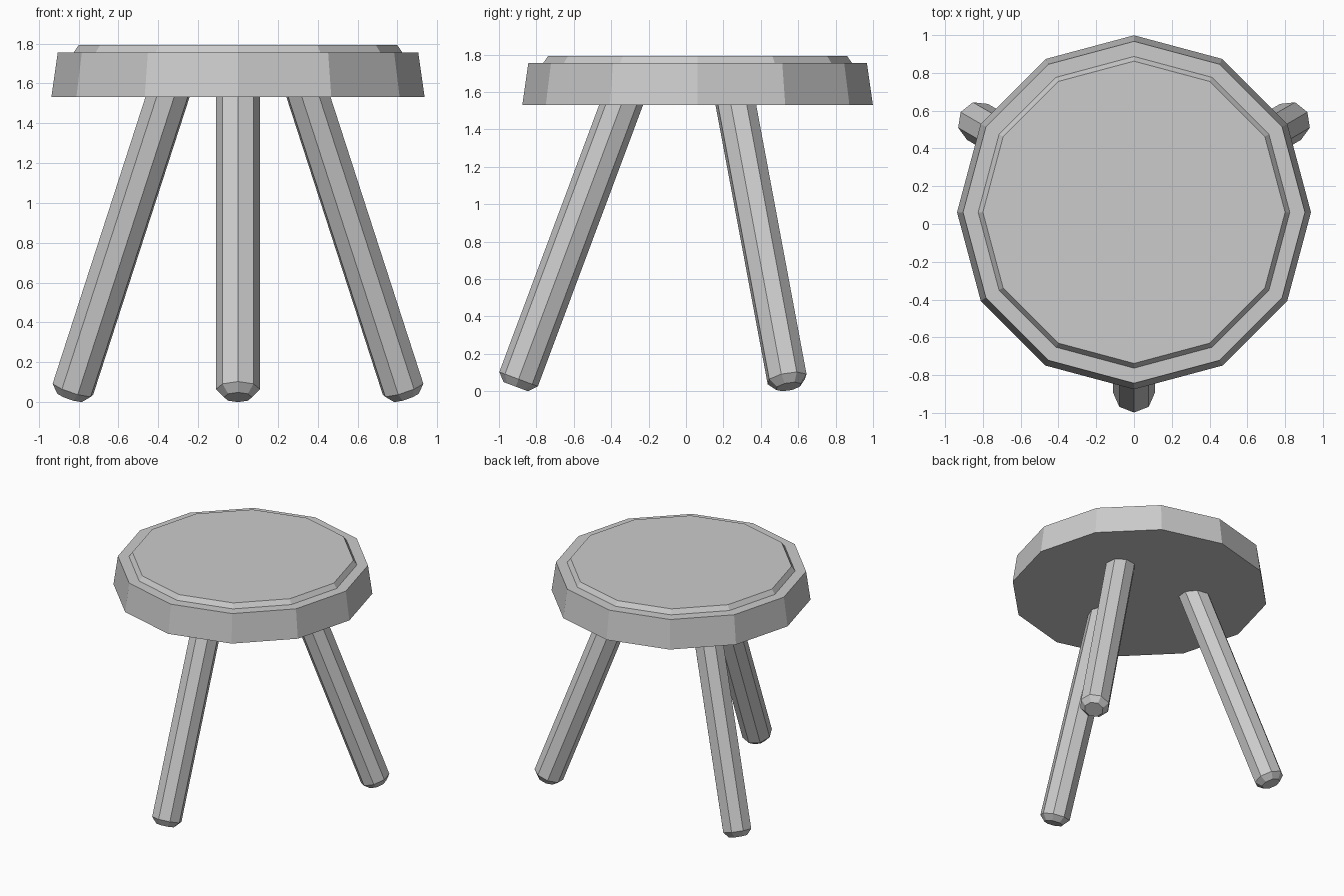
import bpy
import bmesh
from math import radians, sin, cos, pi
from mathutils import Matrix, Vector

cube = bpy.data.objects.get("Cube")
if cube:
    bpy.data.objects.remove(cube, do_unlink=True)

GREY = (0.6, 0.6, 0.6, 1.0)
CENTRE_Y = 0.062

grey = bpy.data.materials.new("plain_grey")
grey.use_nodes = True
grey.diffuse_color = GREY
grey.node_tree.nodes["Principled BSDF"].inputs["Base Color"].default_value = GREY


def lathe(name, profile, sides, matrix):
    """Flat-sided solid from (radius, height) rings, capped at both ends."""
    bm = bmesh.new()
    rings = []
    for radius, height in profile:
        rings.append([bm.verts.new((radius * cos(2 * pi * i / sides),
                                    radius * sin(2 * pi * i / sides), height))
                      for i in range(sides)])
    for low, high in zip(rings, rings[1:]):
        for i in range(sides):
            j = (i + 1) % sides
            bm.faces.new((low[i], low[j], high[j], high[i]))
    bm.faces.new(rings[0][::-1])
    bm.faces.new(rings[-1])
    bmesh.ops.recalc_face_normals(bm, faces=bm.faces)
    bm.transform(matrix)
    mesh = bpy.data.meshes.new(name)
    bm.to_mesh(mesh)
    bm.free()
    mesh.materials.append(grey)
    obj = bpy.data.objects.new(name, mesh)
    bpy.context.collection.objects.link(obj)
    return obj


# Twelve-sided seat with a raised centre panel
lathe("seat", [(0.937, 1.532), (0.905, 1.756), (0.825, 1.756), (0.80, 1.792)],
      12, Matrix.Translation((0, CENTRE_Y, 0)))

# Three splayed octagonal legs with chamfered feet
leg_profile = [(0.07, -0.043), (0.11, 0.0), (0.11, 1.64)]
splay = Matrix.Rotation(radians(-20.5), 4, "Y")
foot = Matrix.Translation(Vector((0.957, 0, 0.065)))
for name, angle in (("front_leg", -90), ("back_left_leg", 30), ("back_right_leg", 150)):
    turn = Matrix.Rotation(radians(angle), 4, "Z")
    lathe(name, leg_profile, 8,
          Matrix.Translation((0, CENTRE_Y, 0)) @ turn @ foot @ splay)
